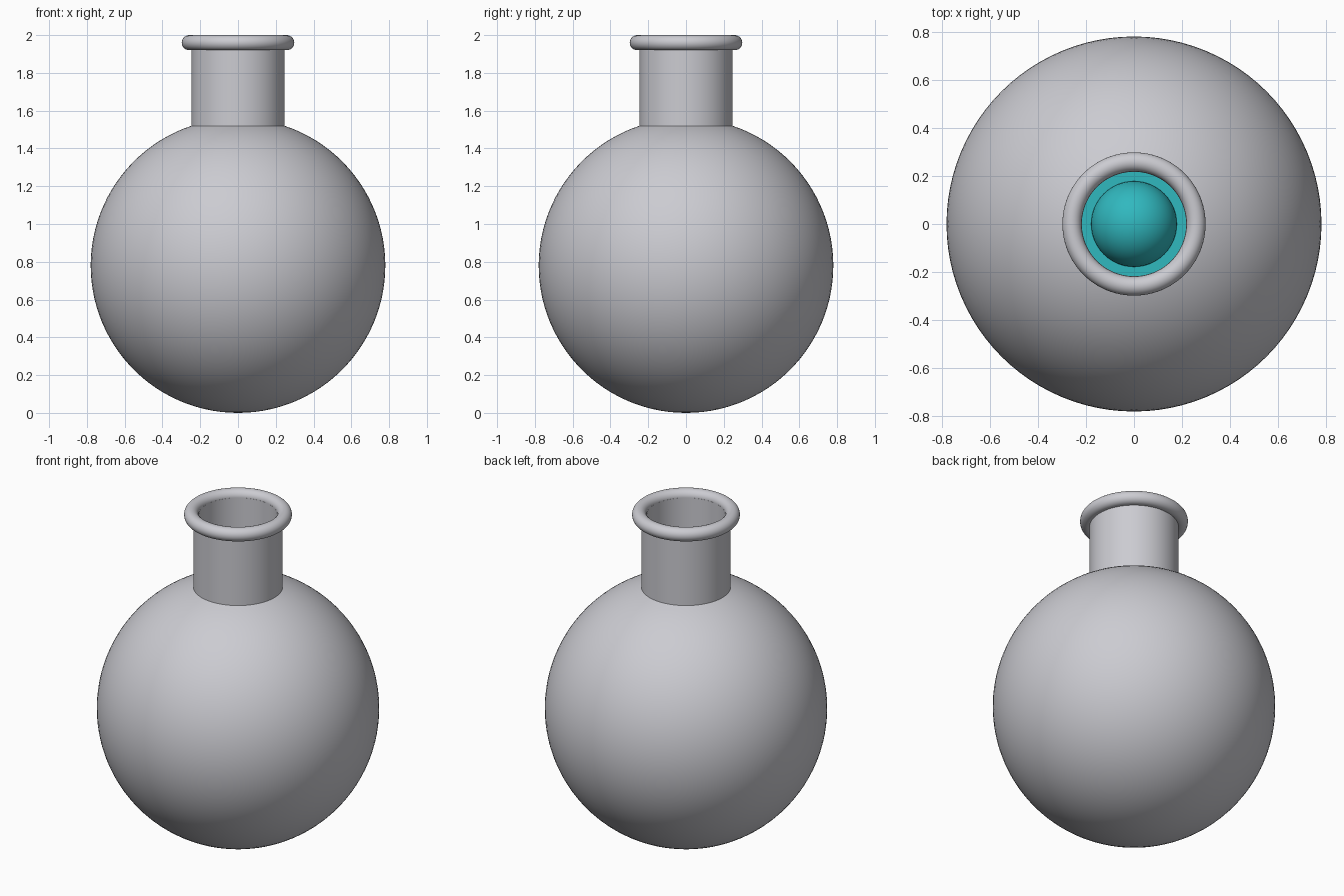
import bpy
import bmesh
from math import acos, asin, cos, pi, sin, radians

cube = bpy.data.objects.get("Cube")
if cube:
    bpy.data.objects.remove(cube)

SEGMENTS = 96
CENTRE = 0.78        # height of the bulb's middle, also its outer radius
WALL = 0.03
NECK = 0.247
TOP = 1.96


def material(name, colour):
    mat = bpy.data.materials.new(name)
    mat.use_nodes = True
    mat.diffuse_color = colour
    bsdf = next(n for n in mat.node_tree.nodes if n.type == "BSDF_PRINCIPLED")
    bsdf.inputs["Base Color"].default_value = colour
    return mat


def arc(radius, start, end, steps, cr=0.0, cz=CENTRE):
    """Profile points (r, z); angles are measured up from the horizontal."""
    angles = [start + (end - start) * i / steps for i in range(steps + 1)]
    return [(cr + radius * cos(a), cz + radius * sin(a)) for a in angles]


def lathe(name, profile, mat):
    """Turn a profile around the z axis."""
    bm = bmesh.new()
    verts = [bm.verts.new((r, 0, z)) for r, z in profile]
    edges = [bm.edges.new(pair) for pair in zip(verts, verts[1:])]
    bmesh.ops.spin(bm, geom=verts + edges, cent=(0, 0, 0), axis=(0, 0, 1),
                   angle=2 * pi, steps=SEGMENTS, use_duplicate=False)
    bmesh.ops.remove_doubles(bm, verts=bm.verts, dist=0.0001)
    bmesh.ops.recalc_face_normals(bm, faces=bm.faces)
    mesh = bpy.data.meshes.new(name)
    bm.to_mesh(mesh)
    bm.free()
    mesh.materials.append(mat)
    obj = bpy.data.objects.new(name, mesh)
    bpy.context.collection.objects.link(obj)
    bpy.ops.object.select_all(action="DESELECT")
    obj.select_set(True)
    bpy.context.view_layer.objects.active = obj
    bpy.ops.object.shade_smooth_by_angle(angle=radians(35))
    return obj


glass = material("pale grey glass", (0.60, 0.60, 0.64, 1))
teal = material("teal liquid", (0.03, 0.48, 0.52, 1))

# Hollow round bulb with a straight neck
inner = CENTRE - WALL
inner_neck = NECK - WALL
outside = arc(CENTRE, -pi / 2, acos(NECK / CENTRE), 48)
inside = arc(inner, acos(inner_neck / inner), -pi / 2, 48)
lathe("flask_body", outside + [(NECK, TOP), (inner_neck, TOP)] + inside, glass)

# Rolled rim around the mouth
lathe("rim", arc(0.04, 0, 2 * pi, 24, cr=0.258, cz=TOP), glass)

# Liquid filling the lower half of the bulb, with a flat surface
fill = inner - 0.01
level = 0.8
liquid = arc(fill, -pi / 2, asin((level - CENTRE) / fill), 32)
lathe("liquid", liquid + [(0, level)], teal)

# Bubble floating in the middle of the surface
lathe("bubble", arc(0.178, -pi / 2, pi / 2, 32, cz=level), teal)
